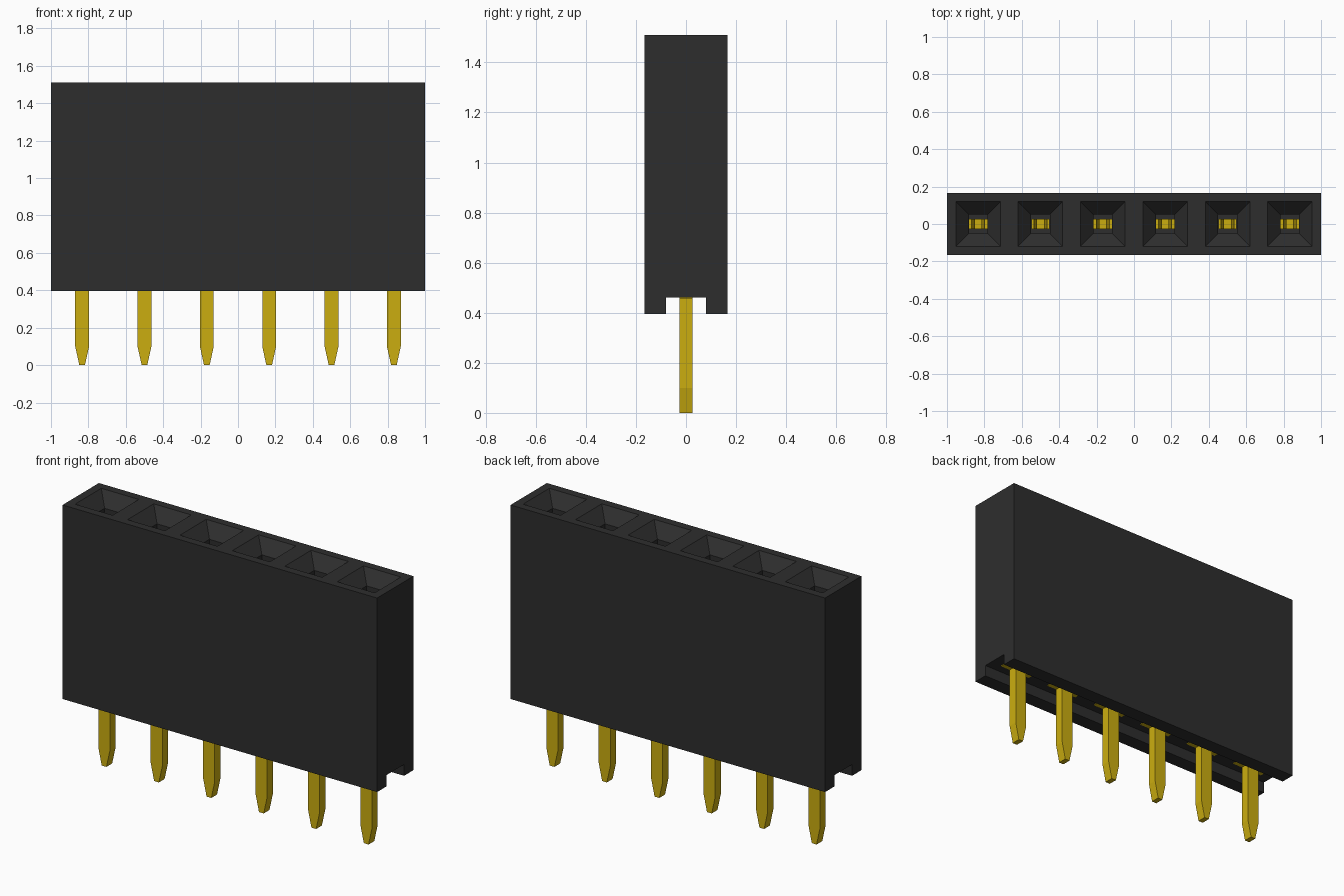
import bpy
import bmesh

cube = bpy.data.objects.get("Cube")
if cube:
    bpy.data.objects.remove(cube, do_unlink=True)

COUNT, PITCH = 6, 1 / 3
BODY_BOTTOM, SLOT_TOP, BODY_TOP = 0.395, 0.46, 1.51
HALF_DEPTH = 0.165
centers = [(i - (COUNT - 1) / 2) * PITCH for i in range(COUNT)]


def material(name, color):
    m = bpy.data.materials.new(name)
    m.use_nodes = True
    m.diffuse_color = color
    m.node_tree.nodes["Principled BSDF"].inputs["Base Color"].default_value = color
    return m


black = material("black plastic", (0.027, 0.027, 0.027, 1))
gold = material("gold metal", (0.6, 0.42, 0.005, 1))


def finish(name, bm, mat):
    bmesh.ops.recalc_face_normals(bm, faces=bm.faces)
    mesh = bpy.data.meshes.new(name)
    bm.to_mesh(mesh)
    bm.free()
    mesh.materials.append(mat)
    obj = bpy.data.objects.new(name, mesh)
    bpy.context.collection.objects.link(obj)
    return obj


def loft(bm, sections):
    """Closed solid through rectangles given as (center x, half x, half y, z)."""
    rings = [[bm.verts.new((cx + sx * hx, sy * hy, z))
              for sx, sy in ((-1, -1), (1, -1), (1, 1), (-1, 1))]
             for cx, hx, hy, z in sections]
    bm.faces.new(rings[0])
    bm.faces.new(rings[-1])
    for a, b in zip(rings, rings[1:]):
        for k in range(4):
            n = (k + 1) % 4
            bm.faces.new((a[k], a[n], b[n], b[k]))


# Housing: an extruded profile with a slot along the underside
half = [(0.08, SLOT_TOP), (0.08, BODY_BOTTOM),
        (HALF_DEPTH, BODY_BOTTOM), (HALF_DEPTH, BODY_TOP)]
profile = half + [(-y, z) for y, z in reversed(half)]
bm = bmesh.new()
end = bm.faces.new([bm.verts.new((-1, y, z)) for y, z in profile])
side = bmesh.ops.extrude_face_region(bm, geom=[end])["geom"]
bmesh.ops.translate(bm, vec=(2, 0, 0),
                    verts=[v for v in side if isinstance(v, bmesh.types.BMVert)])
housing = finish("housing", bm, black)

# Sockets: funnels leading into square shafts, cut from the housing
bm = bmesh.new()
for x in centers:
    loft(bm, [(x, 0.05, 0.05, 0.53), (x, 0.05, 0.05, BODY_TOP - 0.07),
              (x, 0.119, 0.119, BODY_TOP), (x, 0.119, 0.119, BODY_TOP + 0.05)])
cutter = finish("socket_cutter", bm, black)
cutter.hide_render = True
mod = housing.modifiers.new("sockets", 'BOOLEAN')
mod.operation = 'DIFFERENCE'
mod.solver = 'EXACT'
mod.object = cutter
bpy.context.view_layer.objects.active = housing
bpy.ops.object.modifier_apply(modifier=mod.name)
bpy.data.objects.remove(cutter, do_unlink=True)

# Pins with tapered tips, and the contacts inside the sockets
for i, x in enumerate(centers, 1):
    bm = bmesh.new()
    loft(bm, [(x, 0.015, 0.026, 0), (x, 0.037, 0.026, 0.1),
              (x, 0.037, 0.026, SLOT_TOP)])
    finish(f"pin_{i}", bm, gold)

    bm = bmesh.new()
    loft(bm, [(x, 0.1, 0.026, SLOT_TOP - 0.004), (x, 0.1, 0.026, SLOT_TOP + 0.01)])
    loft(bm, [(x, 0.049, 0.026, SLOT_TOP + 0.01), (x, 0.049, 0.026, 0.6)])
    for s in (-1, 1):
        loft(bm, [(x + s * 0.042, 0.007, 0.026, 0.6),
                  (x + s * 0.025, 0.007, 0.026, 1.1),
                  (x + s * 0.042, 0.007, 0.026, 1.25)])
    finish(f"contact_{i}", bm, gold)
